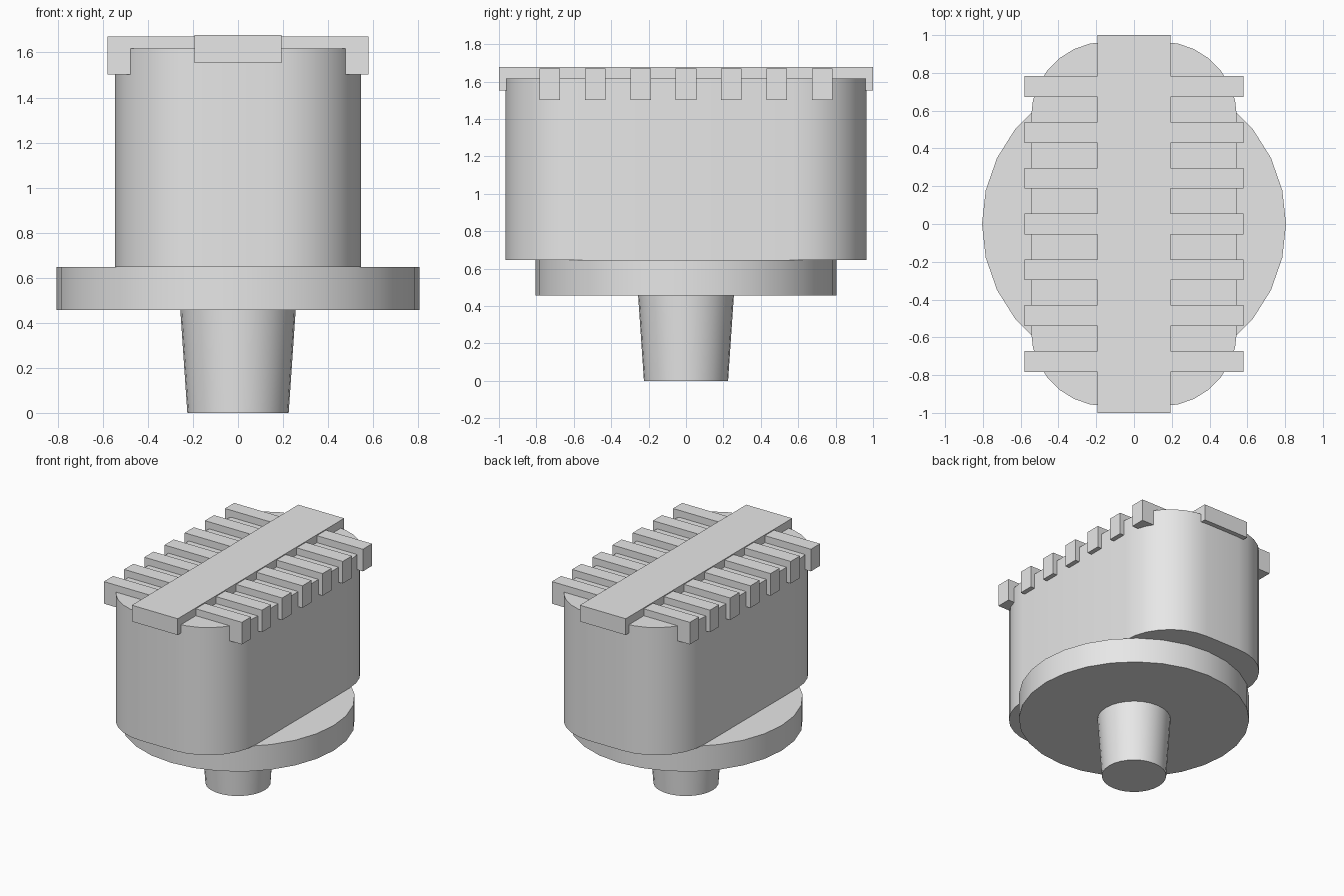
import bpy
import bmesh
import math

default_cube = bpy.data.objects.get("Cube")
if default_cube:
    bpy.data.objects.remove(default_cube, do_unlink=True)

grey = bpy.data.materials.new("plain_grey")
grey.use_nodes = True
grey.diffuse_color = (0.8, 0.8, 0.8, 1)
grey.node_tree.nodes["Principled BSDF"].inputs["Base Color"].default_value = (0.8, 0.8, 0.8, 1)


def extruded(name, lower, upper, z0, z1, smooth=True):
    """Solid between two matching plan outlines at heights z0 and z1."""
    bm = bmesh.new()
    bottom = [bm.verts.new((x, y, z0)) for x, y in lower]
    top = [bm.verts.new((x, y, z1)) for x, y in upper]
    bm.faces.new(bottom[::-1])
    bm.faces.new(top)
    count = len(bottom)
    for i in range(count):
        j = (i + 1) % count
        bm.faces.new((bottom[i], bottom[j], top[j], top[i]))
    mesh = bpy.data.meshes.new(name)
    bm.to_mesh(mesh)
    bm.free()
    mesh.materials.append(grey)
    obj = bpy.data.objects.new(name, mesh)
    bpy.context.collection.objects.link(obj)
    if smooth:
        bpy.ops.object.select_all(action="DESELECT")
        obj.select_set(True)
        bpy.context.view_layer.objects.active = obj
        bpy.ops.object.shade_smooth_by_angle(angle=math.radians(30))
    return obj


def circle(radius, sides=28):
    return [(radius * math.cos(math.tau * i / sides), radius * math.sin(math.tau * i / sides))
            for i in range(sides)]


def rounded_rectangle(half_x, half_y, radius, steps=7):
    points = []
    for quarter, (sx, sy) in enumerate(((1, 1), (-1, 1), (-1, -1), (1, -1))):
        for i in range(steps + 1):
            a = (quarter + i / steps) * math.pi / 2
            points.append((sx * (half_x - radius) + radius * math.cos(a),
                           sy * (half_y - radius) + radius * math.sin(a)))
    return points


def rectangle(half_x, half_y, y=0):
    return [(-half_x, y - half_y), (half_x, y - half_y), (half_x, y + half_y), (-half_x, y + half_y)]


# Tapered stem and round base plate
extruded("stem", circle(0.225), circle(0.256), 0, 0.456)
extruded("base_disc", circle(0.805), circle(0.805), 0.456, 0.647)

# Tall body with rounded corners
body_outline = rounded_rectangle(0.545, 0.965, 0.4)
extruded("body", body_outline, body_outline, 0.647, 1.617)

# Lengthwise spine and evenly spaced cross ribs
spine_outline = rectangle(0.193, 1.0)
extruded("spine", spine_outline, spine_outline, 1.553, 1.677, smooth=False)
for n in range(-3, 4):
    rib_outline = rectangle(0.58, 0.055, n * 0.2425)
    extruded(f"cross_rib_{n + 4}", rib_outline, rib_outline, 1.502, 1.67, smooth=False)
